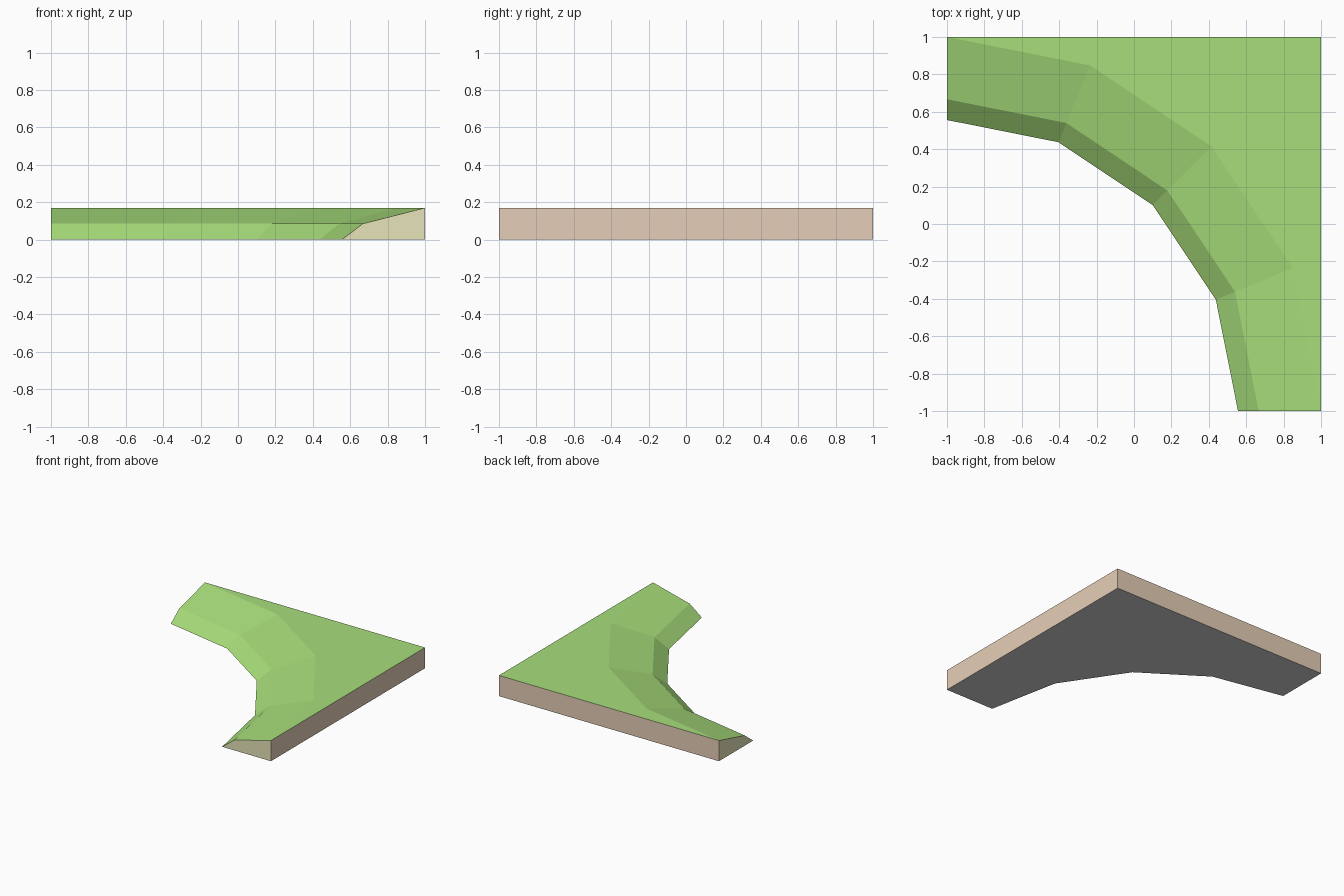
import bpy, bmesh
from math import cos, sin, pi

cube = bpy.data.objects.get("Cube")
if cube:
    bpy.data.objects.remove(cube)


def material(name, rgb):
    """Flat material from 0-255 display values, stored as linear."""
    lin = [((c / 255 + 0.055) / 1.055) ** 2.4 for c in rgb] + [1]
    mat = bpy.data.materials.new(name)
    mat.use_nodes = True
    mat.diffuse_color = lin
    bsdf = mat.node_tree.nodes["Principled BSDF"]
    bsdf.inputs["Base Color"].default_value = lin
    bsdf.inputs["Roughness"].default_value = 0.9
    return mat


GRASS, EARTH, CLAY, UNDERSIDE = range(4)
materials = [
    material("grass green", (168, 222, 122)),
    material("khaki earth", (230, 227, 185)),
    material("tan clay", (230, 206, 183)),
    material("light grey underside", (209, 209, 209)),
]

# Bank profile: radius from the corner (-1, -1) and height
PROFILE = [(1.556, 0), (1.667, 0.085), (2, 0.17)]
STEPS = 4
TOP = PROFILE[-1][1]

bm = bmesh.new()


def face(verts, slot):
    bm.faces.new(verts).material_index = slot


# Concentric quarter rings of the bank, from the front end to the side end
rings = []
for radius, z in PROFILE:
    angles = [i * pi / 2 / STEPS for i in range(STEPS + 1)]
    rings.append([bm.verts.new((radius * cos(a) - 1, radius * sin(a) - 1, z))
                  for a in angles])
foot, ledge, crest = rings

# Outer corner and the ground points below the crest ends
corner_top = bm.verts.new((1, 1, TOP))
corner_base = bm.verts.new((1, 1, 0))
front_base = bm.verts.new((1, -1, 0))
side_base = bm.verts.new((-1, 1, 0))

# Sloping grass bank
for low, high in zip(rings, rings[1:]):
    for i in range(STEPS):
        face((low[i], high[i], high[i + 1], low[i + 1]), GRASS)

# Flat grass top
face(crest + [corner_top], GRASS)

# Khaki cut ends
face((foot[0], ledge[0], crest[0], front_base), EARTH)
face((foot[-1], ledge[-1], crest[-1], side_base), EARTH)

# Tan straight walls
face((front_base, corner_base, corner_top, crest[0]), CLAY)
face((corner_base, side_base, crest[-1], corner_top), CLAY)

# Underside
face(foot + [side_base, corner_base, front_base], UNDERSIDE)

bmesh.ops.recalc_face_normals(bm, faces=bm.faces)
mesh = bpy.data.meshes.new("grass_bank_corner")
bm.to_mesh(mesh)
bm.free()
for mat in materials:
    mesh.materials.append(mat)

bank = bpy.data.objects.new("grass_bank_corner", mesh)
bpy.context.collection.objects.link(bank)
